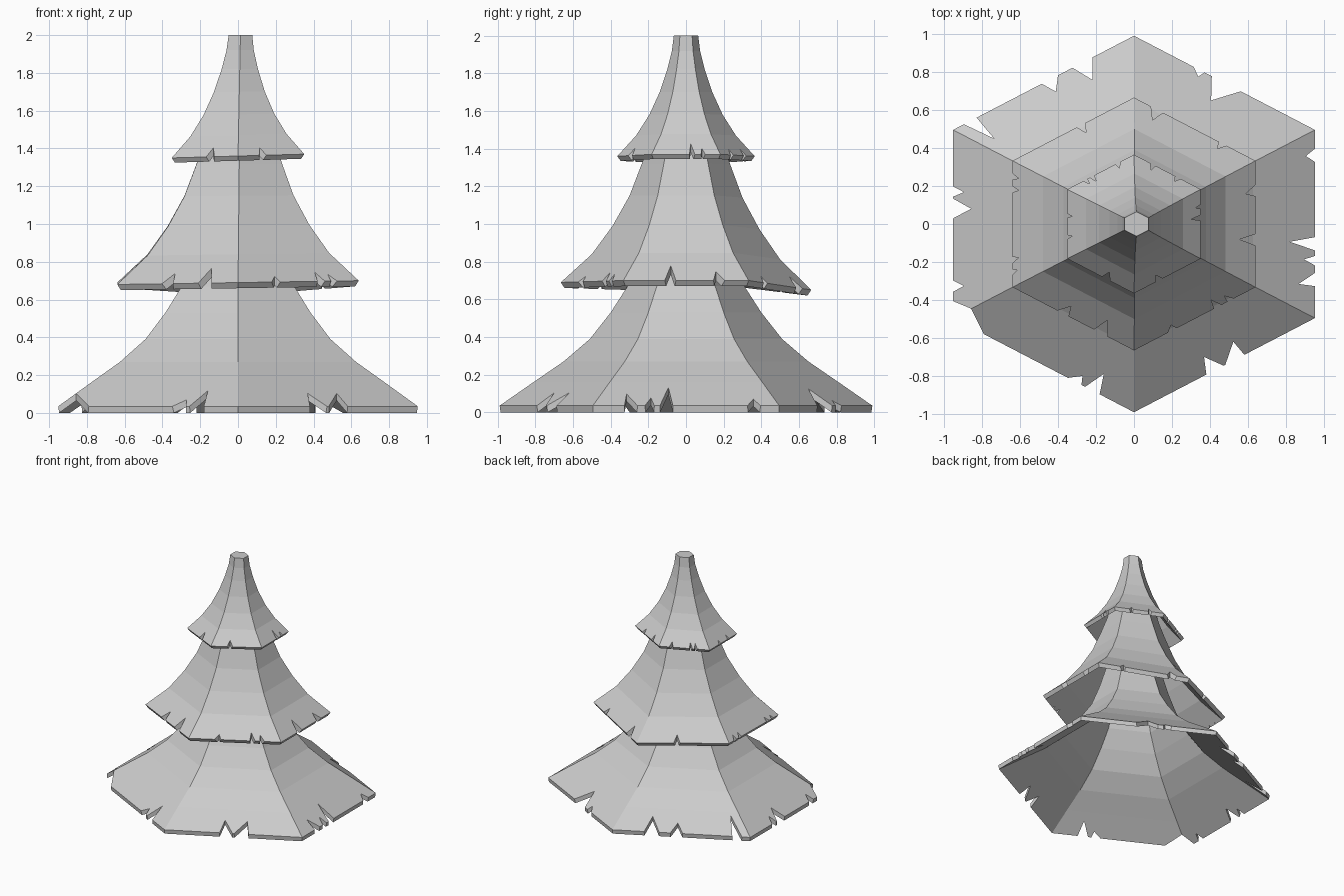
import bpy, bmesh, math
from mathutils import Vector

cube = bpy.data.objects.get("Cube")
if cube:
    bpy.data.objects.remove(cube)

grey = bpy.data.materials.new("roof_grey")
grey.use_nodes = True
colour = (0.6, 0.6, 0.6, 1)
grey.diffuse_color = colour
grey.node_tree.nodes["Principled BSDF"].inputs["Base Color"].default_value = colour

STRETCH = 1.11  # the hexagon is a little wider than deep


def corner(k):
    """Corner k of the unit hexagon, counted from the front towards +x."""
    a = math.radians(60 * k - 90)
    return Vector((math.cos(a) * STRETCH, math.sin(a)))


def rim(s):
    """Point on the hexagon outline; whole numbers are corners."""
    k = math.floor(s)
    return corner(k).lerp(corner(k + 1), s - k)


def make_object(name, bm):
    bmesh.ops.recalc_face_normals(bm, faces=bm.faces)
    mesh = bpy.data.meshes.new(name)
    bm.to_mesh(mesh)
    bm.free()
    ob = bpy.data.objects.new(name, mesh)
    bpy.context.collection.objects.link(ob)
    return ob


def make_tier(name, profile, inset, drop, lifts, shift, capped):
    """Hollow six-sided skirt: outer rings down, lip, inner rings back up."""
    bm = bmesh.new()
    top, base = profile[0][1], profile[-1][1]
    under = [(max(r - inset, 0.02), z - drop) for r, z in reversed(profile)]
    rings = []
    for r, z in profile + under:
        droop = min(max((top - z) / (top - base), 0), 1)
        ring = []
        for k in range(6):
            p = corner(k) * r
            ring.append(bm.verts.new((p.x + shift * (1 - droop), p.y,
                                      z + lifts[k] * droop ** 2)))
        rings.append(ring)
    pairs = list(zip(rings, rings[1:]))
    if capped:
        bm.faces.new(rings[0])
        bm.faces.new(rings[-1])
    else:
        pairs.append((rings[-1], rings[0]))
    for a, b in pairs:
        for k in range(6):
            n = (k + 1) % 6
            bm.faces.new((a[k], a[n], b[n], b[k]))
    ob = make_object(name, bm)
    ob.data.materials.append(grey)
    return ob


def cut_notches(tier, radius, z, notches):
    """Cut splits into the eave: (start, end, tip, depth) along the rim."""
    bm = bmesh.new()
    for start, end, tip, depth in notches:
        outline = [rim(start), rim(start) * 1.3, rim(end) * 1.3, rim(end),
                   rim(tip) * (1 - depth)]
        low, high = ([bm.verts.new((p.x * radius, p.y * radius, h)) for p in outline]
                     for h in (z - 0.2, z + 0.35))
        bm.faces.new(low)
        bm.faces.new(high)
        for i in range(5):
            j = (i + 1) % 5
            bm.faces.new((low[i], low[j], high[j], high[i]))
    cutter = make_object(tier.name + "_notch_cutter", bm)
    cutter.hide_render = True
    cutter.hide_viewport = True
    mod = tier.modifiers.new("notches", "BOOLEAN")
    mod.operation = "DIFFERENCE"
    mod.solver = "EXACT"
    mod.use_self = True
    mod.object = cutter


# Bottom skirt
bottom = make_tier(
    "bottom_tier",
    [(0.2, 1.02), (0.25, 0.84), (0.31, 0.67), (0.4, 0.53), (0.51, 0.39),
     (0.65, 0.27), (0.81, 0.16), (0.99, 0.035)],
    0.005, 0.035, [0] * 6, 0, False)
cut_notches(bottom, 0.99, 0.03, [
    (0.4, 0.495, 0.43, 0.1), (0.505, 0.61, 0.61, 0.1),
    (1.17, 1.24, 1.15, 0.09), (1.28, 1.33, 1.3, 0.06),
    (1.36, 1.43, 1.39, 0.14), (1.83, 1.9, 1.88, 0.05),
    (2.41, 2.57, 2.51, 0.13), (2.61, 2.67, 2.63, 0.04),
    (3.23, 3.34, 3.26, 0.12), (3.42, 3.51, 3.47, 0.08),
    (3.87, 3.94, 3.92, 0.16), (4.3, 4.355, 4.32, 0.06),
    (4.365, 4.47, 4.41, 0.1), (4.8, 4.86, 4.85, 0.06),
    (4.91, 5.17, 5, 0.1), (5.635, 5.71, 5.7, 0.05), (5.73, 5.81, 5.81, 0.12)])

# Middle skirt, with an uneven eave
middle = make_tier(
    "middle_tier",
    [(0.15, 1.6), (0.19, 1.45), (0.235, 1.32), (0.3, 1.15), (0.39, 0.99),
     (0.5, 0.84), (0.665, 0.69)],
    0.02, 0.03, [0.0, 0.01, 0.01, -0.04, 0, -0.01], 0.01, False)
cut_notches(middle, 0.665, 0.68, [
    (0.28, 0.35, 0.32, 0.05), (0.66, 0.72, 0.69, 0.08), (0.77, 0.82, 0.79, 0.06),
    (1.33, 1.42, 1.36, 0.13), (1.72, 1.81, 1.76, 0.08), (2.24, 2.3, 2.27, 0.06),
    (2.76, 2.86, 2.83, 0.1), (3.4, 3.47, 3.43, 0.08), (4.1, 4.15, 4.12, 0.05),
    (4.2, 4.25, 4.22, 0.05), (4.76, 4.81, 4.78, 0.05), (4.86, 4.9, 4.88, 0.04),
    (5.37, 5.46, 5.43, 0.09), (5.67, 5.78, 5.75, 0.13)])

# Top skirt with its flat tip
crown = make_tier(
    "top_tier",
    [(0.065, 2), (0.075, 1.92), (0.1, 1.82), (0.14, 1.7), (0.195, 1.58),
     (0.265, 1.47), (0.365, 1.36)],
    0.018, 0.025, [0, 0.01, 0.01, 0, -0.01, -0.01], 0.013, True)
cut_notches(crown, 0.365, 1.36, [
    (0.32, 0.43, 0.36, 0.1), (1.55, 1.63, 1.58, 0.14), (1.72, 1.78, 1.75, 0.08),
    (2.3, 2.38, 2.34, 0.08), (2.68, 2.75, 2.72, 0.1), (3.2, 3.28, 3.24, 0.08),
    (3.6, 3.66, 3.63, 0.1), (3.7, 3.76, 3.73, 0.09), (4.35, 4.41, 4.38, 0.07),
    (4.66, 4.72, 4.69, 0.07), (5.52, 5.64, 5.58, 0.12)])
